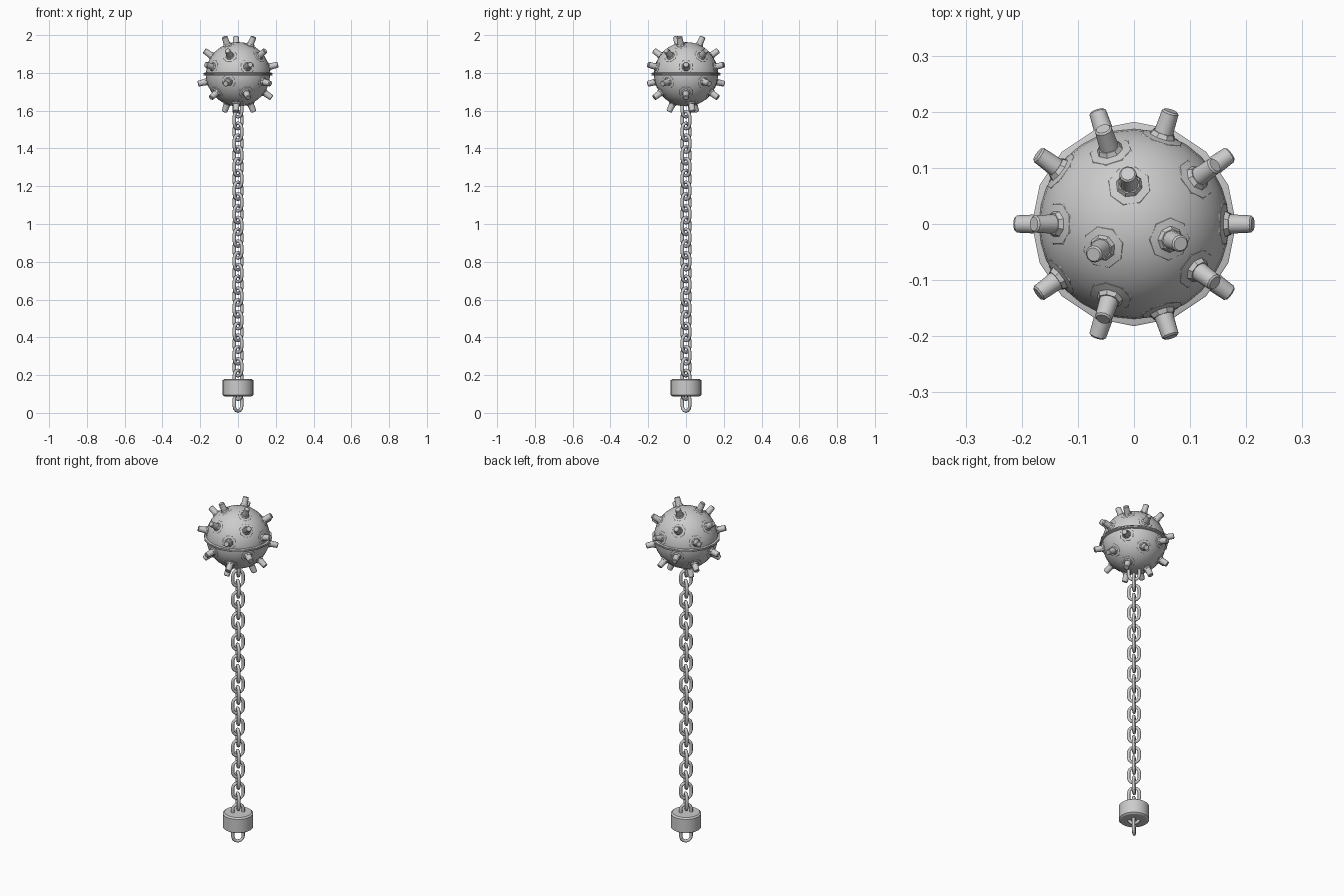
import bpy, bmesh, math
from mathutils import Vector, Matrix

if "Cube" in bpy.data.objects:
    bpy.data.objects.remove(bpy.data.objects["Cube"])

CZ = 1.793      # ball centre height
R = 0.17        # ball radius


def finish(name, bm, angle=35):
    me = bpy.data.meshes.new(name)
    bmesh.ops.recalc_face_normals(bm, faces=bm.faces)
    bm.to_mesh(me)
    bm.free()
    ob = bpy.data.objects.new(name, me)
    bpy.context.collection.objects.link(ob)
    bpy.ops.object.select_all(action='DESELECT')
    ob.select_set(True)
    bpy.context.view_layer.objects.active = ob
    bpy.ops.object.shade_smooth_by_angle(angle=math.radians(angle))
    return ob


def lathe(bm, profile, n, mat, phase=0.0):
    """Closed solid of revolution from (radius, height) pairs."""
    rings = []
    for r, h in profile:
        rings.append([bm.verts.new(mat @ Vector((r * math.cos(phase + 2 * math.pi * i / n),
                                                 r * math.sin(phase + 2 * math.pi * i / n), h)))
                      for i in range(n)])
    for a, b in zip(rings, rings[1:]):
        for i in range(n):
            j = (i + 1) % n
            bm.faces.new((a[i], a[j], b[j], b[i]))
    bm.faces.new(rings[0][::-1])
    bm.faces.new(rings[-1])


# ball
bm = bmesh.new()
bmesh.ops.create_uvsphere(bm, u_segments=32, v_segments=16, radius=R,
                          matrix=Matrix.Translation((0, 0, CZ)))
finish("ball", bm, 60)

# seam flange: two thin plates round the equator
bm = bmesh.new()
lathe(bm, [(0.178, -0.008), (0.182, -0.006), (0.182, -0.001), (0.176, 0),
           (0.182, 0.001), (0.182, 0.006), (0.178, 0.008)], 16,
      Matrix.Translation((0, 0, CZ)))
finish("seam_flange", bm)

# horns: (polar angle, count, start azimuth) for each ring
rings = [(24.5, 3, 97), (55, 5, 36), (76.5, 5, 0),
         (103.5, 5, 36), (125, 5, 0), (155.5, 3, 23)]
bases, horns, tips = bmesh.new(), bmesh.new(), bmesh.new()
for polar, count, start in rings:
    for k in range(count):
        az = math.radians(start + 360 * k / count)
        mat = (Matrix.Translation((0, 0, CZ)) @ Matrix.Rotation(az, 4, 'Z')
               @ Matrix.Rotation(math.radians(polar), 4, 'Y'))
        lathe(bases, [(0.042, 0.150), (0.042, 0.162), (0.038, 0.166), (0.024, 0.169),
                      (0.020, 0.177)], 8, mat, math.pi / 8)
        lathe(horns, [(0.018, 0.165), (0.0165, 0.190), (0.0155, 0.212)], 12, mat)
        lathe(tips, [(0.0155, 0.212), (0.0155, 0.215), (0.0125, 0.218)], 12, mat)
finish("horn_bases", bases, 25)
finish("horns", horns)
finish("horn_tips", tips, 25)

# chain: oval links, alternating in two diagonal planes
PITCH, WIRE, HALF_W, HALF_L = 0.0623, 0.009, 0.028, 0.046
bm = bmesh.new()
straight, seg, sides = HALF_L - HALF_W, 6, 8
path = []
for sgn, a0 in ((1, 0), (-1, math.pi)):
    for i in range(seg + 1):
        a = a0 + math.pi * i / seg
        path.append((HALF_W * math.cos(a), sgn * straight + HALF_W * math.sin(a),
                     math.cos(a), math.sin(a)))
for k in range(26):
    mat = (Matrix.Translation((0, 0, HALF_L + WIRE + k * PITCH))
           @ Matrix.Rotation(math.radians(45 + 90 * (k % 2)), 4, 'Z'))
    loops = []
    for x, z, nx, nz in path:
        loop = []
        for s in range(sides):
            t = 2 * math.pi * s / sides
            o, d = WIRE * math.cos(t), WIRE * math.sin(t)
            loop.append(bm.verts.new(mat @ Vector((x + nx * o, d, z + nz * o))))
        loops.append(loop)
    for i, a in enumerate(loops):
        b = loops[(i + 1) % len(loops)]
        for s in range(sides):
            t = (s + 1) % sides
            bm.faces.new((a[s], a[t], b[t], b[s]))
finish("chain", bm, 60)

# anchor weight
bm = bmesh.new()
lathe(bm, [(0.072, 0.088), (0.081, 0.094), (0.081, 0.173), (0.072, 0.180)], 24, Matrix())
finish("anchor_weight", bm, 30)
